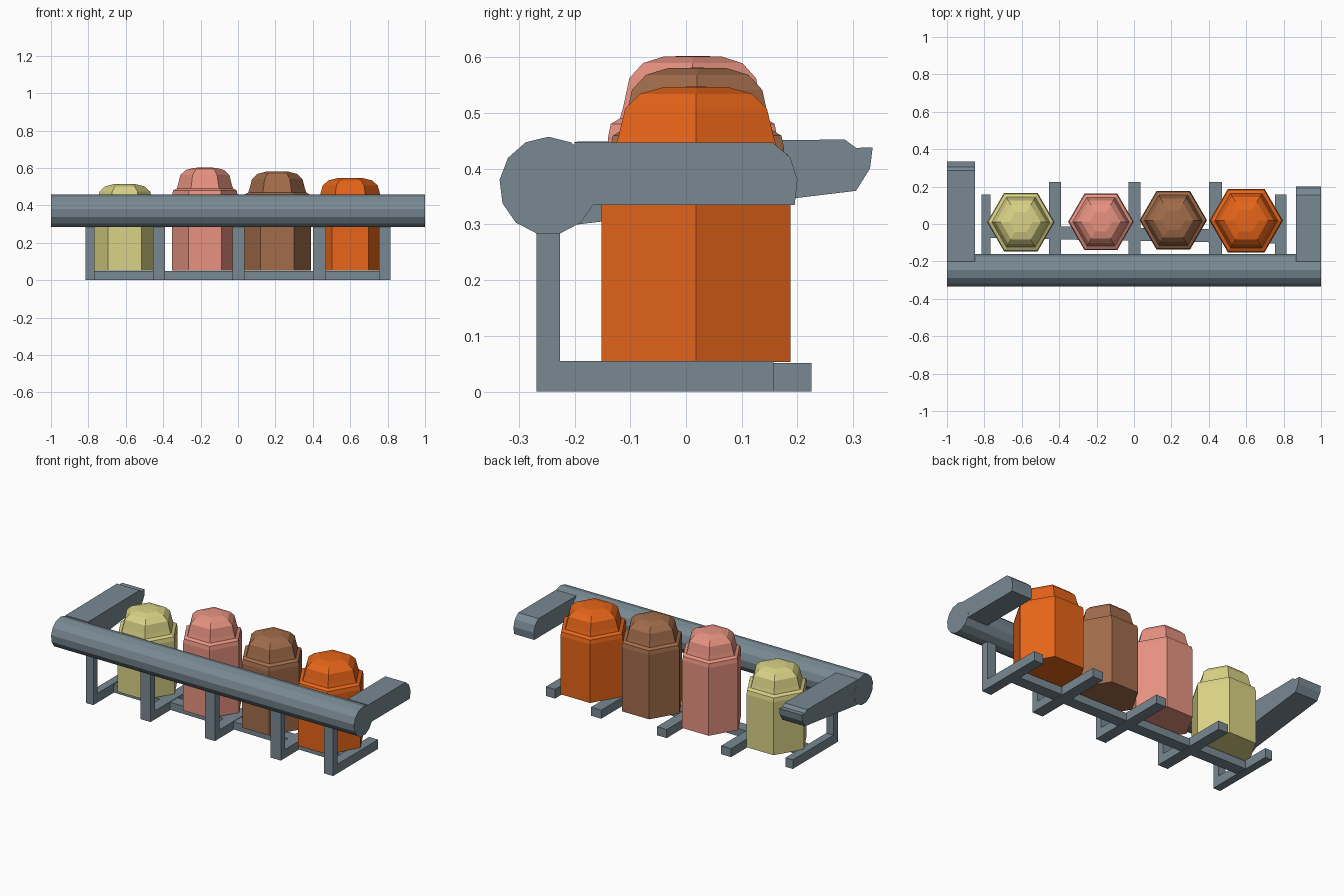
import bpy, bmesh
from math import sin, cos, pi

if "Cube" in bpy.data.objects:
    bpy.data.objects.remove(bpy.data.objects["Cube"])


def material(name, color):
    m = bpy.data.materials.new(name)
    m.diffuse_color = (*color, 1)
    m.use_nodes = True
    m.node_tree.nodes["Principled BSDF"].inputs["Base Color"].default_value = m.diffuse_color
    return m


STEEL = material("steel", (0.19, 0.25, 0.29))


def finish(bm, name, mat):
    bmesh.ops.recalc_face_normals(bm, faces=bm.faces)
    me = bpy.data.meshes.new(name)
    bm.to_mesh(me)
    bm.free()
    me.materials.append(mat)
    ob = bpy.data.objects.new(name, me)
    bpy.context.collection.objects.link(ob)
    return ob


def extrude_x(name, profile, x0, x1, mat=STEEL, shift=0):
    """Extrude a (y, z) profile along x; the far end may shift in y."""
    bm = bmesh.new()
    a = [bm.verts.new((x0, y, z)) for y, z in profile]
    b = [bm.verts.new((x1, y + shift, z)) for y, z in profile]
    n = len(profile)
    for i in range(n):
        j = (i + 1) % n
        bm.faces.new((a[i], a[j], b[j], b[i]))
    bm.faces.new(a)
    bm.faces.new(b)
    return finish(bm, name, mat)


def bin_body(name, x, y, r, top, color):
    """Hexagonal bin: straight body, bevelled shoulder and stepped dome lid."""
    rings = [(r, 0.053), (r, top - 0.145), (r * 0.97, top - 0.122),
             (r * 0.86, top - 0.112), (r * 0.82, top - 0.09),
             (r * 0.75, top - 0.04), (r * 0.59, top - 0.013), (r * 0.34, top - 0.001)]
    bm = bmesh.new()
    loops = [[bm.verts.new((x + q * cos(k * pi / 3), y + q * sin(k * pi / 3), z))
              for k in range(6)] for q, z in rings]
    for lo, hi in zip(loops, loops[1:]):
        for k in range(6):
            j = (k + 1) % 6
            bm.faces.new((lo[k], lo[j], hi[j], hi[k]))
    bm.faces.new(loops[0])
    tip = bm.verts.new((x, y, top))
    for k in range(6):
        bm.faces.new((loops[-1][k], loops[-1][(k + 1) % 6], tip))
    finish(bm, name, material(name + "_paint", color))


# Front rail: 13-sided tube with a vertex on top
rail = [(-0.247 + 0.088 * sin(2 * pi * i / 13), 0.369 + 0.088 * cos(2 * pi * i / 13))
        for i in range(13)]
extrude_x("front_rail", rail, -1, 1)

# Side arms reaching back from the rail
extrude_x("right_arm", [(-0.2, 0.447), (0.155, 0.447), (0.187, 0.42), (0.2, 0.38),
                        (0.195, 0.335), (-0.2, 0.335)], 0.865, 0.999)
extrude_x("left_arm", [(-0.2, 0.448), (0.285, 0.452), (0.305, 0.437), (0.335, 0.438),
                       (0.33, 0.40), (0.305, 0.36), (-0.2, 0.299)], -0.999, -0.85)

# L-shaped supports: upright plus foot
for i, (x0, x1, back, h) in enumerate([(-0.815, -0.768, 0.157, 0.055),
                                       (-0.455, -0.39, 0.225, 0.051),
                                       (-0.03, 0.035, 0.225, 0.051),
                                       (0.402, 0.47, 0.225, 0.051),
                                       (0.755, 0.815, 0.157, 0.055)]):
    extrude_x(f"support_{i + 1}", [(-0.268, 0), (back, 0), (back, h), (-0.226, h),
                                   (-0.226, 0.32), (-0.268, 0.32)], x0, x1)

# Floor bar joining the feet
extrude_x("floor_bar", [(-0.075, 0.002), (-0.005, 0.002), (-0.005, 0.048), (-0.075, 0.048)],
          -0.79, 0.785, shift=-0.03)

# Four coloured bins
for args in [("yellow_bin", -0.605, 0.01, 0.18, 0.514, (0.70, 0.65, 0.24)),
             ("pink_bin", -0.177, 0.012, 0.175, 0.602, (0.80, 0.29, 0.22)),
             ("brown_bin", 0.21, 0.02, 0.18, 0.581, (0.36, 0.15, 0.07)),
             ("orange_bin", 0.60, 0.018, 0.196, 0.547, (0.80, 0.13, 0.01))]:
    bin_body(*args)
